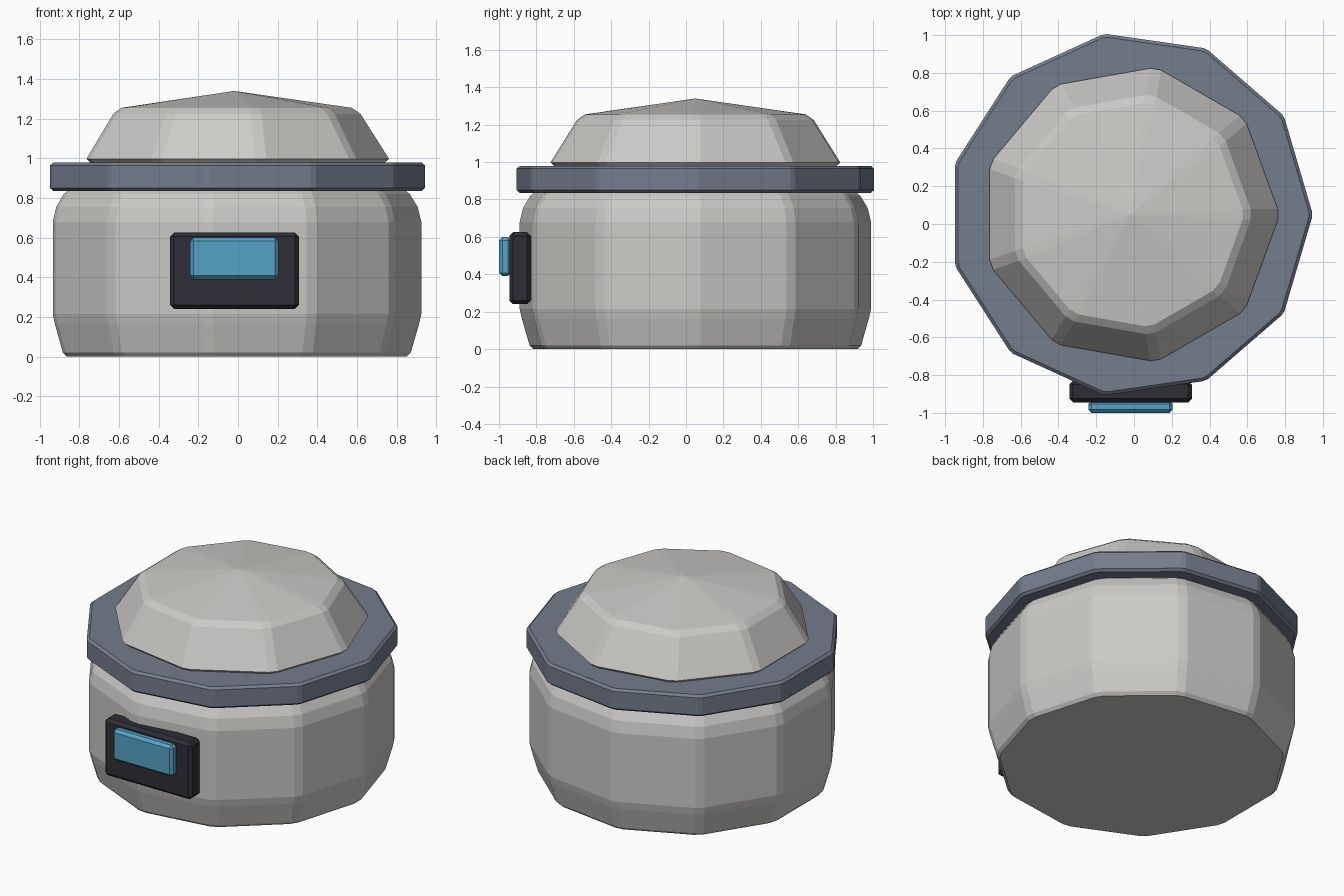
import bpy, bmesh, math
from mathutils import Vector

if "Cube" in bpy.data.objects:
    bpy.data.objects.remove(bpy.data.objects["Cube"])

CX, CY = -0.02, 0.05   # shared axis of the round parts


def material(name, rgb):
    m = bpy.data.materials.new(name)
    m.diffuse_color = (*rgb, 1)
    m.use_nodes = True
    m.node_tree.nodes["Principled BSDF"].inputs["Base Color"].default_value = m.diffuse_color
    return m


shell = material("warm grey shell", (0.60, 0.59, 0.57))
slate = material("slate ring", (0.175, 0.205, 0.265))
dark = material("dark panel", (0.026, 0.026, 0.036))
blue = material("blue button", (0.09, 0.37, 0.57))


def finish(name, bm, mat):
    bmesh.ops.recalc_face_normals(bm, faces=bm.faces)
    me = bpy.data.meshes.new(name)
    bm.to_mesh(me)
    bm.free()
    me.materials.append(mat)
    ob = bpy.data.objects.new(name, me)
    bpy.context.collection.objects.link(ob)
    return ob


def outline(r, n, d):
    """Regular polygon whose corners are cut back by d along each side."""
    c = [Vector((r * math.cos(2 * math.pi * i / n), r * math.sin(2 * math.pi * i / n)))
         for i in range(n)]
    pts = []
    for i in range(n):
        for k in (i - 1, (i + 1) % n):
            pts.append(c[i] + (c[k] - c[i]).normalized() * d)
    return pts


def faceted(name, n, d, profile, mat, apex=None):
    """Stack cut-corner polygons along a (radius, height) profile."""
    bm = bmesh.new()
    rings = [[bm.verts.new((CX + p.x, CY + p.y, z)) for p in outline(r, n, d)]
             for r, z in profile]
    m = 2 * n
    for a, b in zip(rings, rings[1:]):
        for i in range(m):
            j = (i + 1) % m
            bm.faces.new((a[i], a[j], b[j], b[i]))
    bm.faces.new(rings[0][::-1])
    if apex is None:
        bm.faces.new(rings[-1])
    else:
        tip = bm.verts.new((CX, CY, apex))
        for i in range(m):
            bm.faces.new((rings[-1][i], rings[-1][(i + 1) % m], tip))
    return finish(name, bm, mat)


def box(name, lo, hi, bevel, mat):
    bm = bmesh.new()
    bmesh.ops.create_cube(bm, size=1)
    for v in bm.verts:
        v.co = Vector([(lo[k] + hi[k]) / 2 + v.co[k] * (hi[k] - lo[k]) for k in range(3)])
    bmesh.ops.bevel(bm, geom=bm.edges[:], offset=bevel, segments=1,
                    affect='EDGES', profile=0.5)
    return finish(name, bm, mat)


# Eleven-sided body with tapered foot and shoulder
faceted("body", 11, 0.03,
        [(0.88, 0), (0.90, 0.02), (0.942, 0.165), (0.953, 0.215), (0.953, 0.68),
         (0.935, 0.755), (0.895, 0.82), (0.87, 0.84)], shell)

# Flat rim between body and dome
faceted("rim_ring", 11, 0.015,
        [(0.95, 0.835), (0.967, 0.85), (0.967, 0.965), (0.95, 0.98)], slate)

# Nine-sided dome with a shallow pointed cap
faceted("dome_lid", 9, 0.03,
        [(0.77, 0.978), (0.792, 0.998), (0.648, 1.225), (0.605, 1.255)], shell, apex=1.34)

# Front panel and its button
box("front_panel", (-0.342, -0.945, 0.24), (0.307, -0.83, 0.625), 0.02, dark)
box("panel_button", (-0.242, -1.0, 0.39), (0.205, -0.935, 0.60), 0.018, blue)
